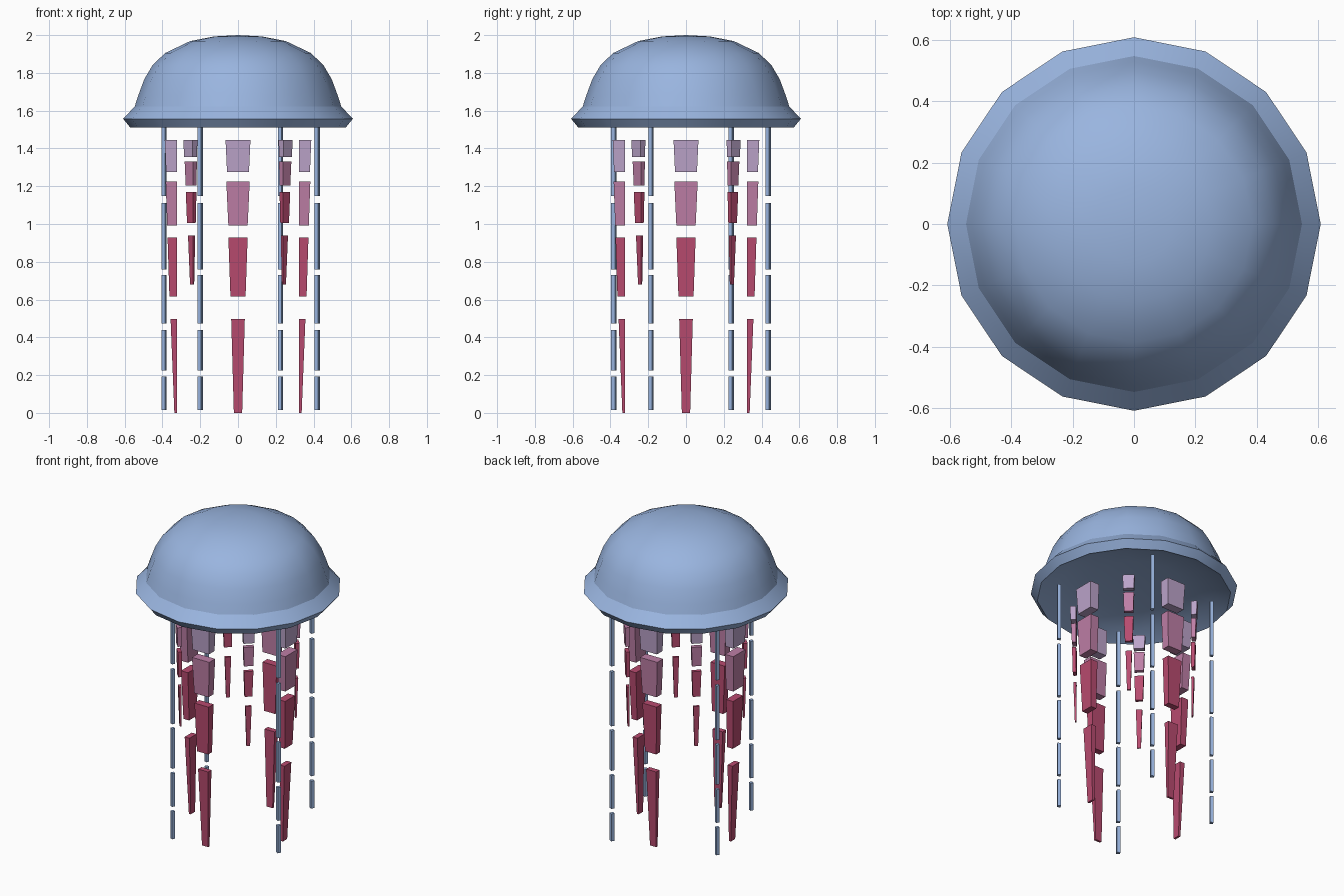
import bpy, bmesh, math
from mathutils import Matrix

if "Cube" in bpy.data.objects:
    bpy.data.objects.remove(bpy.data.objects["Cube"])


def material(name, rgb):
    m = bpy.data.materials.new(name)
    m.diffuse_color = (*rgb, 1)
    m.use_nodes = True
    m.node_tree.nodes["Principled BSDF"].inputs["Base Color"].default_value = m.diffuse_color
    return m


BLUE = material("bell blue", (0.32, 0.46, 0.74))
LAVENDER = material("lavender", (0.50, 0.37, 0.59))
MAUVE = material("mauve", (0.51, 0.21, 0.38))
CRIMSON = material("crimson", (0.48, 0.07, 0.16))


def make_object(name, bm, mats):
    bmesh.ops.recalc_face_normals(bm, faces=bm.faces)
    mesh = bpy.data.meshes.new(name)
    bm.to_mesh(mesh)
    bm.free()
    for m in mats:
        mesh.materials.append(m)
    obj = bpy.data.objects.new(name, mesh)
    bpy.context.collection.objects.link(obj)
    return obj


# Bell: 16-sided lathe with flared rim and shallow hollow underside
SIDES = 16
profile = [(0.28, 1.59), (0.46, 1.56), (0.57, 1.51), (0.608, 1.557), (0.547, 1.622),
           (0.528, 1.68), (0.497, 1.765), (0.453, 1.84), (0.386, 1.905), (0.254, 1.968),
           (0.127, 1.993)]
CREASES = (2, 3, 4)  # rings with a hard edge
bm = bmesh.new()
rings = []
for r, z in profile:
    rings.append([bm.verts.new((r * math.cos(2 * math.pi * i / SIDES),
                                r * math.sin(2 * math.pi * i / SIDES), z))
                  for i in range(SIDES)])
for lo, hi in zip(rings, rings[1:]):
    for i in range(SIDES):
        j = (i + 1) % SIDES
        bm.faces.new((lo[i], lo[j], hi[j], hi[i]))
for ring, z in ((rings[0], 1.60), (rings[-1], 2.0)):
    tip = bm.verts.new((0, 0, z))
    for i in range(SIDES):
        bm.faces.new((ring[i], ring[(i + 1) % SIDES], tip))
for f in bm.faces:
    f.smooth = True
for k in CREASES:
    for i in range(SIDES):
        bm.edges.get((rings[k][i], rings[k][(i + 1) % SIDES])).smooth = False
make_object("bell", bm, [BLUE])


# Tentacle arm: tapering blocks with a straight inner face
# segment = (top z, bottom z, top width, bottom width, top depth, bottom depth, colour)
def arm(name, inner, segments, angle):
    bm = bmesh.new()
    for zt, zb, wt, wb, dt, db, mat in segments:
        loops = []
        for z, w, d in ((zb, wb, db), (zt, wt, dt)):
            loops.append([bm.verts.new(p) for p in (
                (inner, -w / 2, z), (inner + d, -w / 2, z),
                (inner + d, w / 2, z), (inner, w / 2, z))])
        lo, hi = loops
        faces = [bm.faces.new(lo[::-1]), bm.faces.new(hi)]
        for i in range(4):
            j = (i + 1) % 4
            faces.append(bm.faces.new((lo[i], lo[j], hi[j], hi[i])))
        for f in faces:
            f.material_index = mat
    bm.transform(Matrix.Rotation(angle, 4, 'Z'))
    make_object(name, bm, [LAVENDER, MAUVE, CRIMSON])


long_segments = [
    (1.445, 1.275, 0.132, 0.116, 0.065, 0.058, 0),
    (1.225, 0.993, 0.124, 0.102, 0.060, 0.052, 1),
    (0.928, 0.615, 0.102, 0.080, 0.050, 0.040, 2),
    (0.498, 0.000, 0.072, 0.044, 0.034, 0.014, 2)]
short_segments = [
    (1.445, 1.355, 0.070, 0.064, 0.036, 0.032, 0),
    (1.330, 1.205, 0.063, 0.055, 0.029, 0.025, 1),
    (1.170, 1.005, 0.056, 0.045, 0.024, 0.020, 2),
    (0.940, 0.680, 0.037, 0.022, 0.017, 0.009, 2)]
for k in range(4):
    arm(f"long_arm_{k + 1}", 0.323, long_segments, k * math.pi / 2)
    arm(f"short_arm_{k + 1}", 0.339, short_segments, (k + 0.5) * math.pi / 2)

# Thin strands: broken square rods, each turned to face outward
strand_cuts = [(1.515, 1.148), (1.112, 0.76), (0.73, 0.472), (0.44, 0.225), (0.193, 0.015)]
for k, (x, y) in enumerate([(-0.392, 0.24), (-0.2, -0.382), (0.225, 0.435), (0.42, -0.185)]):
    bm = bmesh.new()
    turn = Matrix.Rotation(math.radians(-26), 4, 'Z')
    for zt, zb in strand_cuts:
        bmesh.ops.create_cube(bm, size=1, matrix=Matrix.Translation((x, y, (zt + zb) / 2)) @ turn
                              @ Matrix.Diagonal((0.021, 0.021, zt - zb, 1)))
    make_object(f"strand_{k + 1}", bm, [BLUE])
